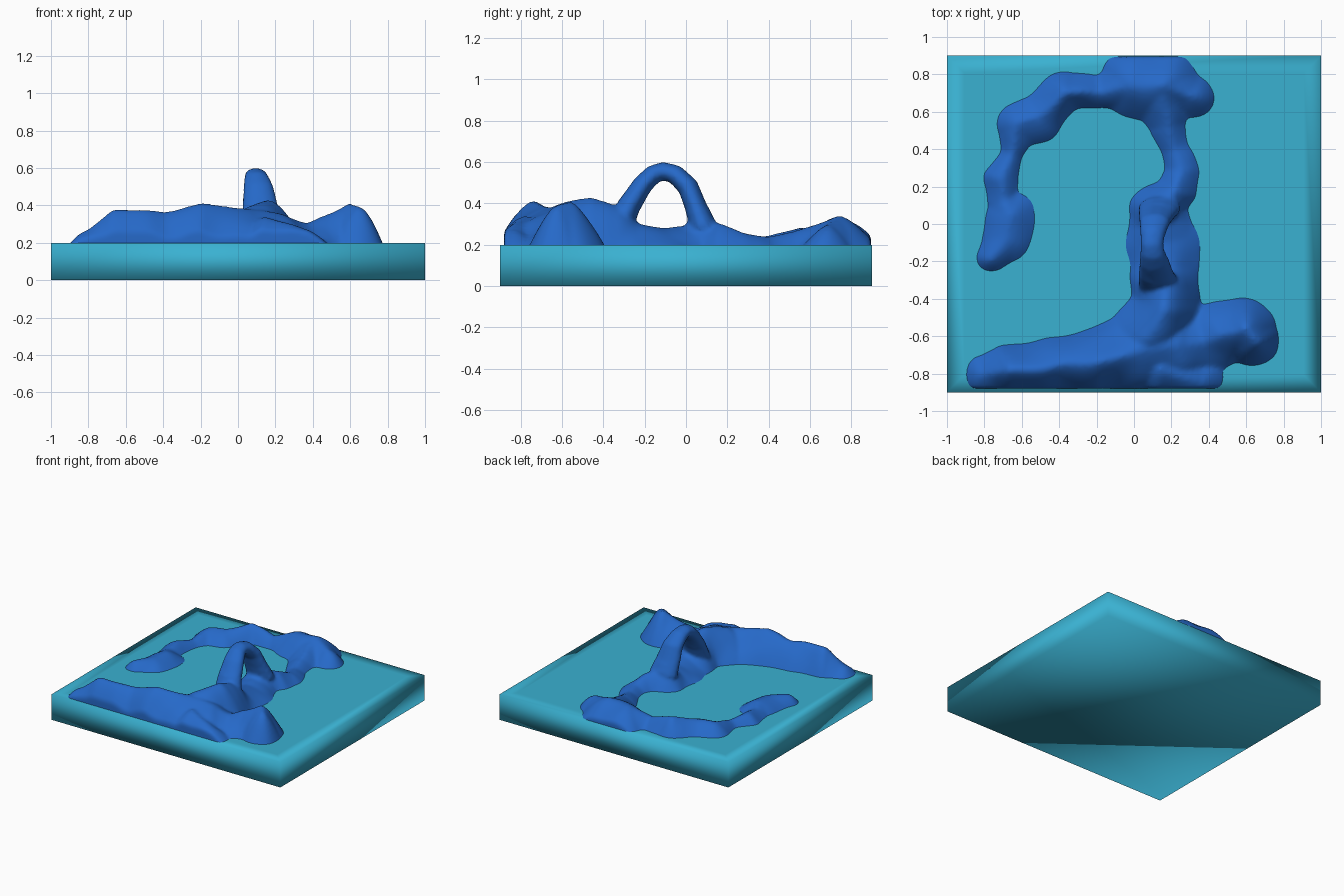
import bpy, bmesh, math
from mathutils import Vector, noise

if "Cube" in bpy.data.objects:
    bpy.data.objects.remove(bpy.data.objects["Cube"])

BASE = 0.2


def material(name, rgb):
    m = bpy.data.materials.new(name)
    m.diffuse_color = (*rgb, 1)
    m.use_nodes = True
    m.node_tree.nodes["Principled BSDF"].inputs["Base Color"].default_value = m.diffuse_color
    return m


def make_object(name, bm, mat):
    me = bpy.data.meshes.new(name)
    bm.to_mesh(me)
    bm.free()
    me.materials.append(mat)
    ob = bpy.data.objects.new(name, me)
    bpy.context.collection.objects.link(ob)
    return ob


teal = material("teal", (0.042, 0.44, 0.64))
blue = material("blue", (0.019, 0.141, 0.58))

# Base slab, softly shaded, with a border loop on top
bm = bmesh.new()
bmesh.ops.create_cube(bm, size=1)
for v in bm.verts:
    v.co = Vector((v.co.x * 2, v.co.y * 1.8, (v.co.z + 0.5) * BASE))
top = [f for f in bm.faces if f.normal.z > 0.9]
bmesh.ops.inset_region(bm, faces=top, thickness=0.13)
for f in bm.faces:
    f.smooth = True
make_object("base_slab", bm, teal)

# Ridge spines: x, y, half width, height above the slab
front_ridge = [(-.82, -.80, .09, .07), (-.66, -.78, .13, .18), (-.40, -.75, .15, .17),
               (-.20, -.73, .18, .21), (.05, -.68, .22, .19), (.22, -.66, .22, .16),
               (.37, -.62, .18, .11), (.47, -.59, .17, .15), (.59, -.57, .17, .21),
               (.64, -.63, .14, .19)]
front_spur = [(.15, -.78, .16, .14), (.36, -.83, .11, .07)]
middle_ridge = [(.08, -.62, .22, .20), (.17, -.47, .19, .23), (.17, -.34, .18, .19),
                (.17, -.22, .18, .10), (.15, -.10, .19, .08), (.14, 0, .17, .09),
                (.13, .07, .16, .14), (.22, .17, .11, .10), (.26, .28, .09, .06),
                (.22, .40, .07, .04), (.18, .52, .09, .06), (.16, .68, .16, .12)]
back_ridge = [(.30, .68, .12, .10), (.16, .74, .19, .14), (0, .75, .18, .13),
              (-.18, .71, .08, .07), (-.37, .71, .11, .12), (-.50, .57, .12, .08),
              (-.62, .53, .11, .08), (-.66, .38, .06, .04), (-.71, .24, .09, .06),
              (-.70, .13, .08, .05), (-.65, .04, .13, .07), (-.69, -.08, .12, .07),
              (-.76, -.18, .08, .06)]
spines = (front_ridge, front_spur, middle_ridge, back_ridge)
segments = [pair for s in spines for pair in zip(s, s[1:])]


def height(x, y):
    """Tallest ridge profile above this point; negative outside the ridges."""
    n = noise.noise_vector(Vector((x * 6, y * 6, 2.0)))
    px, py = x + n.x * 0.02, y + n.y * 0.02
    best = -1
    for a, b in segments:
        dx, dy = b[0] - a[0], b[1] - a[1]
        t = ((px - a[0]) * dx + (py - a[1]) * dy) / (dx * dx + dy * dy)
        t = min(1, max(0, t))
        r, h = a[2] + (b[2] - a[2]) * t, a[3] + (b[3] - a[3]) * t
        d = math.hypot(px - a[0] - dx * t, py - a[1] - dy * t)
        best = max(best, h * (1 - (d / r) ** 1.5))
    return best + 0.012 * n.z * min(1, max(0, best * 12))


# Mountains: height grid trimmed to the ridges, closed downward
X0, X1, Y0, Y1, NX, NY = -0.95, 0.85, -0.88, 0.895, 120, 118
bm = bmesh.new()
grid = {}
for i in range(NX + 1):
    for j in range(NY + 1):
        x, y = X0 + (X1 - X0) * i / NX, Y0 + (Y1 - Y0) * j / NY
        h = height(x, y)
        if h > -0.06:
            grid[i, j] = bm.verts.new((x, y, BASE + h))
for i, j in list(grid):
    corners = [(i, j), (i + 1, j), (i + 1, j + 1), (i, j + 1)]
    if all(c in grid for c in corners):
        bm.faces.new([grid[c] for c in corners])
bmesh.ops.delete(bm, geom=[v for v in bm.verts if not v.link_faces], context='VERTS')
lid = bm.faces[:]
floor = bmesh.ops.extrude_face_region(bm, geom=lid, use_keep_orig=True)
for g in floor["geom"]:
    if isinstance(g, bmesh.types.BMVert):
        g.co.z = 0.1
bmesh.ops.recalc_face_normals(bm, faces=bm.faces[:])

# Rock arch: overlapping blobs along a curve: x, y, z, x radius, y/z radius
arch = [(.14, -.33, .27, .12, .07), (.12, -.275, .39, .10, .058), (.11, -.21, .49, .085, .05),
        (.10, -.16, .54, .07, .047), (.095, -.11, .557, .062, .045), (.10, -.05, .54, .07, .047),
        (.11, .01, .48, .085, .052), (.12, .045, .39, .10, .055), (.14, .09, .27, .12, .07)]
for a, b in zip(arch, arch[1:]):
    for k in range(6):
        c = [p + (q - p) * k / 6 for p, q in zip(a, b)]
        blob = bmesh.ops.create_icosphere(bm, subdivisions=2, radius=1)
        for v in blob["verts"]:
            v.co = Vector((c[0] + v.co.x * c[3], c[1] + v.co.y * c[4], c[2] + v.co.z * c[4]))
rock = make_object("mountains", bm, blue)

# Fuse the arch with the ridges
bpy.context.view_layer.objects.active = rock
rock.select_set(True)
mod = rock.modifiers.new("fuse", 'REMESH')
mod.mode, mod.voxel_size = 'VOXEL', 0.014
bpy.ops.object.modifier_apply(modifier="fuse")
mod = rock.modifiers.new("soften", 'SMOOTH')
mod.factor, mod.iterations = 0.5, 3
bpy.ops.object.modifier_apply(modifier="soften")

# Trim everything below the slab surface
bm = bmesh.new()
bm.from_mesh(rock.data)
bmesh.ops.bisect_plane(bm, geom=bm.verts[:] + bm.edges[:] + bm.faces[:], dist=1e-5,
                       plane_co=(0, 0, BASE), plane_no=(0, 0, 1), clear_inner=True)
for f in bm.faces:
    f.smooth = True
bm.to_mesh(rock.data)
bm.free()
